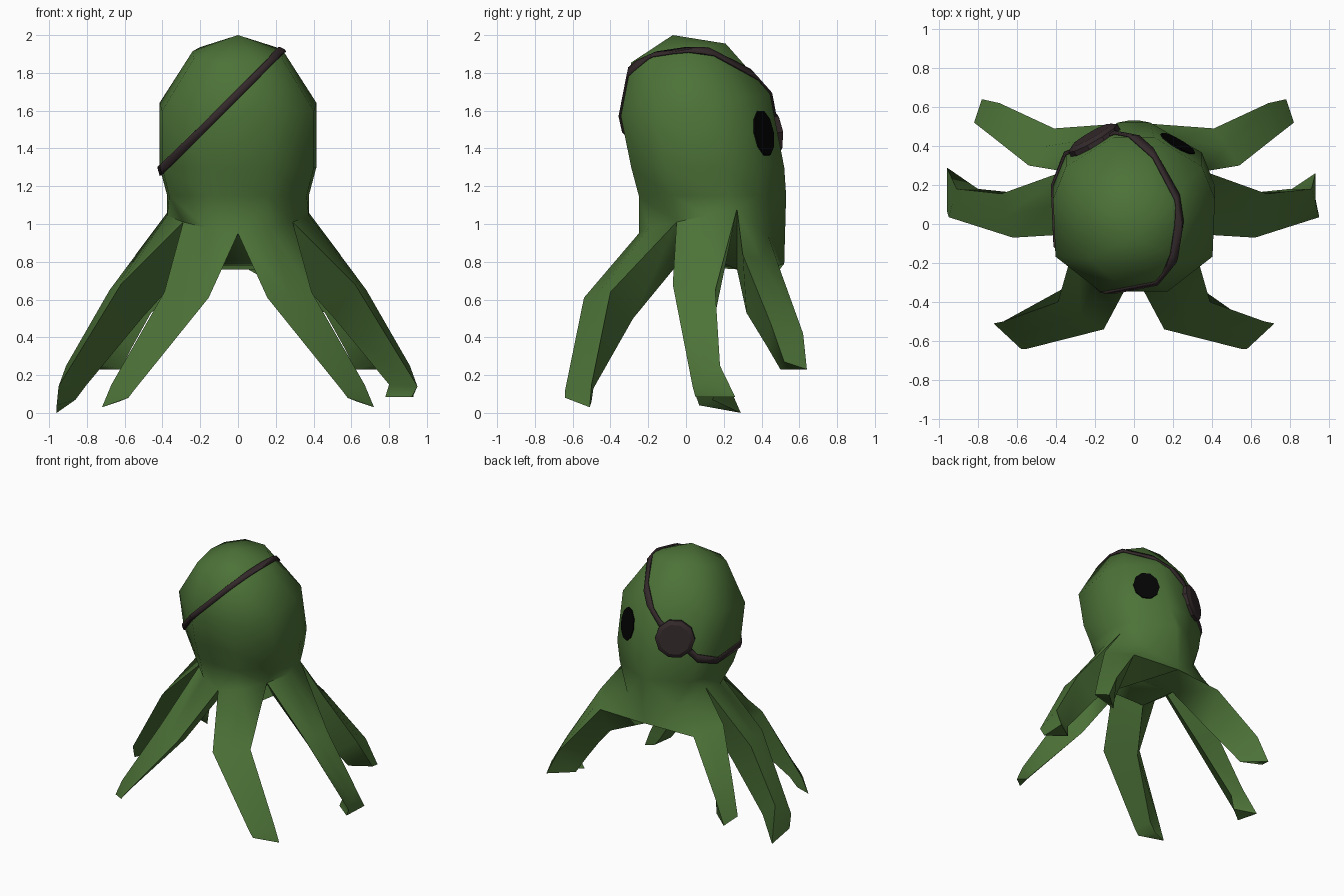
import bpy, bmesh, math
from mathutils import Vector

old = bpy.data.objects.get("Cube")
if old:
    bpy.data.objects.remove(old, do_unlink=True)


def material(name, rgb):
    m = bpy.data.materials.new(name)
    m.use_nodes = True
    m.diffuse_color = (*rgb, 1)
    bsdf = next(n for n in m.node_tree.nodes if n.type == 'BSDF_PRINCIPLED')
    bsdf.inputs["Base Color"].default_value = (*rgb, 1)
    bsdf.inputs["Roughness"].default_value = 0.8
    return m


green = material("skin green", (0.073, 0.169, 0.039))
brown = material("dark leather", (0.034, 0.022, 0.024))
black = material("eye black", (0.001, 0.001, 0.001))


def finish(name, bm, mat, angle):
    bmesh.ops.recalc_face_normals(bm, faces=bm.faces)
    mesh = bpy.data.meshes.new(name)
    bm.to_mesh(mesh)
    bm.free()
    mesh.materials.append(mat)
    ob = bpy.data.objects.new(name, mesh)
    bpy.context.collection.objects.link(ob)
    bpy.ops.object.select_all(action='DESELECT')
    ob.select_set(True)
    bpy.context.view_layer.objects.active = ob
    bpy.ops.object.shade_smooth_by_angle(angle=math.radians(angle))
    return ob


def skin(bm, loops):
    """Join consecutive loops of equal length with quads."""
    n = len(loops[0])
    for a, b in zip(loops, loops[1:]):
        for i in range(n):
            j = (i + 1) % n
            bm.faces.new((a[i], a[j], b[j], b[i]))


def bridge(bm, upper, lower):
    """Join two rings of different counts, walking both by angle."""
    def angle(ring, k):
        v = ring[k % len(ring)].co
        turn = math.atan2(v.y - 0.13, v.x) % math.tau
        return turn + math.tau * (k // len(ring))
    i = j = 0
    while i < len(upper) or j < len(lower):
        a, b = upper[i % len(upper)], lower[j % len(lower)]
        if j == len(lower) or (i < len(upper)
                               and angle(upper, i + 1) < angle(lower, j + 1)):
            i += 1
            bm.faces.new((a, b, upper[i % len(upper)]))
        else:
            j += 1
            bm.faces.new((a, b, lower[j % len(lower)]))


def head_ring(z, cy, hx, hy, tilt, back):
    """Ten-sided outline; back is the half width of its rear face."""
    half = [(1, .2), (.84, .62), (back, 1)]
    front = [(-.97, -.55), (-.42, -1), (.42, -1), (.97, -.55)]
    outline = half + [(-u, v) for u, v in reversed(half)] + front
    return [(hx * u, cy + hy * v, z + tilt * hy * v) for u, v in outline]


# Head rings: height, centre y, half width, half depth, tilt, back width
rings = [(1.905, -0.04, 0.24, 0.25, 0.2, .35),
         (1.63, 0.05, 0.415, 0.395, 0.15, .25),
         (1.30, 0.115, 0.415, 0.405, 0, .2),
         (1.15, 0.14, 0.375, 0.39, 0, .08)]

bm = bmesh.new()
loops = [[bm.verts.new(p) for p in head_ring(*r)] for r in rings]
skin(bm, loops)
crown = bm.verts.new((0, -0.07, 2))
for i, v in enumerate(loops[0]):
    bm.faces.new((loops[0][i - 1], v, crown))

# Leg stations below the root: two outer edges and the ridge underneath
back = [((.54, .30, .84), (.41, .49, .78), (.46, .32, .53)),
        ((.73, .45, .47), (.69, .62, .42), (.56, .43, .35)),
        ((.82, .52, .27), (.78, .64, .23), (.62, .50, .23))]
side = [((.62, -.07, .68), (.68, .155, .65), (.51, .15, .5)),
        ((.95, .035, .14), (.91, .18, .25), (.80, .18, .15))]
side_tip_left = ((.92, .05, .085), (.93, .26, .085), (.78, .16, .085))
side_tip_right = ((.96, .07, .04), (.96, .29, 0), (.86, .14, .07))
front = [((.155, -.54, .61), (.39, -.40, .64), (.27, -.28, .5)),
         ((.55, -.64, .12), (.67, -.50, .15), (.57, -.49, .13)),
         ((.58, -.64, .08), (.72, -.51, .03), (.63, -.50, .06))]


def mirror(p):
    return (-p[0], p[1], p[2])


def mirrored(stations):
    return [(mirror(b), mirror(a), mirror(u)) for a, b, u in stations]


# Legs counterclockwise from back left, with the ridge at each root
roots = [(.15, .27, .76), (.22, .13, .82), (.13, -.05, .78)]
legs = [(back, roots[0]), (mirrored(back), mirror(roots[0])),
        (mirrored(side + [side_tip_right]), mirror(roots[1])),
        (mirrored(front), mirror(roots[2])), (front, roots[2]),
        (side + [side_tip_left], roots[1])]

# Points between neighbouring legs, and the bulging middle of each root
gaps = [(.36, .27, 1.08), (0, .52, .79), (-.36, .27, 1.08),
        (-.29, -.05, 1.01), (0, -.25, .95), (.29, -.05, 1.01)]
gap_verts = [bm.verts.new(p) for p in gaps]
middles = []
for k in range(6):
    mid = (Vector(gaps[k]) + Vector(gaps[(k + 1) % 6])) / 2
    out = Vector((mid.x, mid.y - 0.13, 0)).normalized()
    middles.append(bm.verts.new(mid + out * 0.05))
ridge = [bm.verts.new(root) for _, root in legs]
bridge(bm, loops[-1], [v for pair in zip(gap_verts, middles) for v in pair])

for k, (stations, _) in enumerate(legs):
    sections = [[gap_verts[k], middles[k], gap_verts[(k + 1) % 6], ridge[k]]]
    for a, b, u in stations:
        mid = (Vector(a) + Vector(b)) / 2
        sections.append([bm.verts.new(p) for p in (a, mid, b, u)])
    skin(bm, sections)
    bm.faces.new(sections[-1])

# Underside between the legs
for k in range(6):
    bm.faces.new((gap_verts[k], ridge[k - 1], ridge[k]))
bm.faces.new(ridge)
body = finish("body", bm, green, 62)

# Strap: a slanted slice of the head, thickened outward
bm = bmesh.new()
bm.from_mesh(body.data)
normal = Vector((-1, 0, 1)).normalized()
for s in (1, -1):
    bmesh.ops.bisect_plane(bm, geom=bm.verts[:] + bm.edges[:] + bm.faces[:],
                           plane_co=Vector((0, 0, 1.69)) + normal * s * 0.02,
                           plane_no=normal * s, clear_outer=True)
strap = finish("strap", bm, brown, 30)
thick = strap.modifiers.new("thickness", 'SOLIDIFY')
thick.thickness = 0.012
thick.offset = 1


def disc(name, near, width, layers, mat):
    """Round plate on the head; layers are (radius, height) pairs."""
    _, loc, nor, _ = body.closest_point_on_mesh(Vector(near))
    turn = nor.to_track_quat('Z', 'Y')
    bm = bmesh.new()
    rims = [[bm.verts.new(loc + turn @ Vector((r * width * math.cos(i * math.pi / 5),
                                               r * math.sin(i * math.pi / 5), h)))
             for i in range(10)] for r, h in layers]
    skin(bm, rims)
    bm.faces.new(rims[0])
    bm.faces.new(rims[-1])
    finish(name, bm, mat, 30)


# Eye and eye patch on the back
disc("eye", (0.235, 0.43, 1.485), 0.8, ((0.125, 0.004), (0.125, 0.012)), black)
disc("eye_patch", (-0.205, 0.43, 1.485), 1,
     ((0.145, -0.015), (0.145, 0.022), (0.115, 0.04)), brown)
